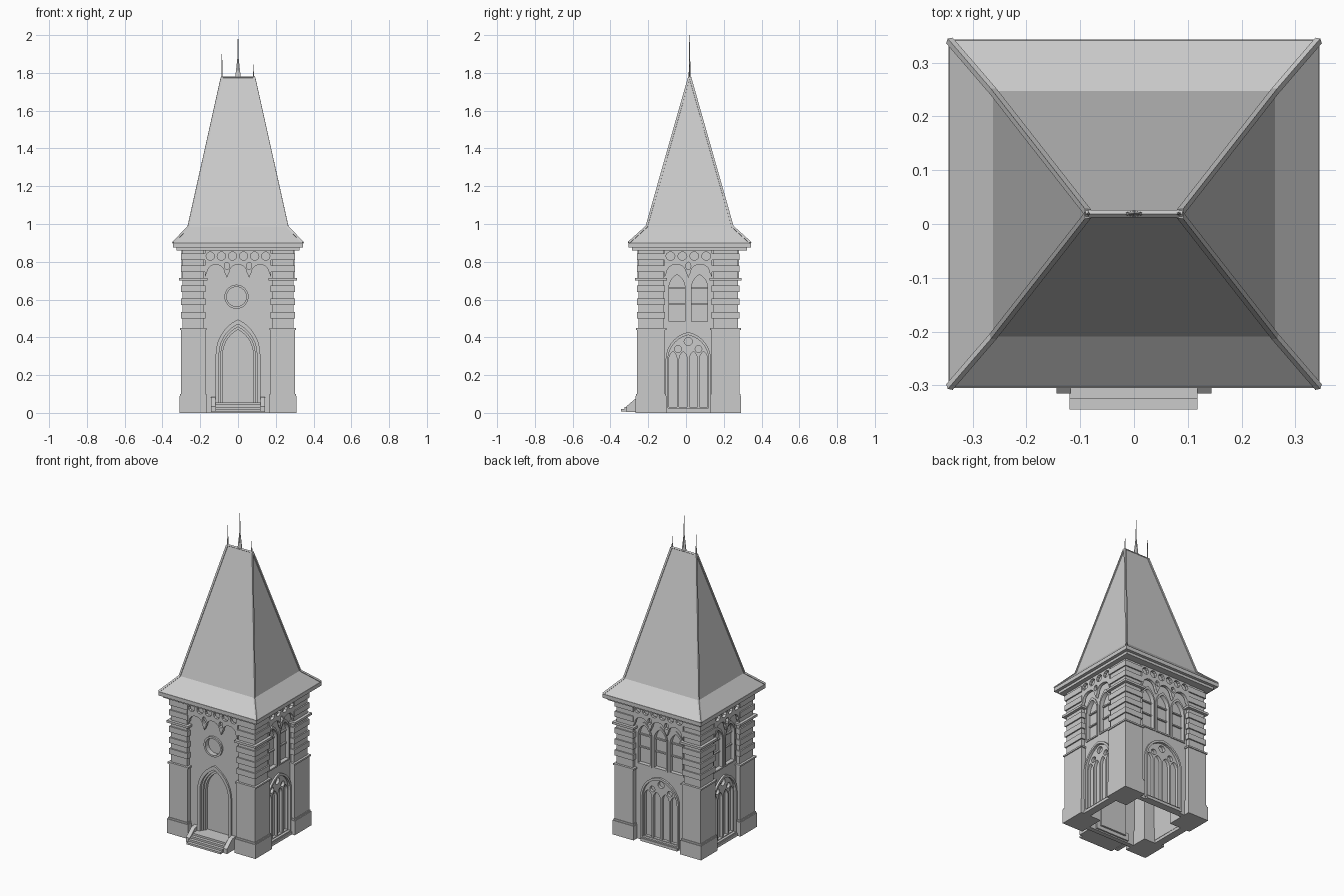
import bpy, bmesh, math
from mathutils import Matrix, Vector

if "Cube" in bpy.data.objects:
    bpy.data.objects.remove(bpy.data.objects["Cube"])

CY = 0.012                      # body centre in y
HX, HY = 0.302, 0.272           # half sizes of the pier block
SIDES = {'front': (0, HY), 'right': (90, HX), 'back': (180, HY), 'left': (270, HX)}


def mesh_obj(name, bm):
    me = bpy.data.meshes.new(name)
    bmesh.ops.recalc_face_normals(bm, faces=bm.faces)
    bm.to_mesh(me)
    bm.free()
    ob = bpy.data.objects.new(name, me)
    bpy.context.collection.objects.link(ob)
    return ob


def add_box(bm, x0, x1, y0, y1, z0, z1):
    m = Matrix.Translation(((x0 + x1) / 2, (y0 + y1) / 2, (z0 + z1) / 2)) @ \
        Matrix.Diagonal((abs(x1 - x0), abs(y1 - y0), abs(z1 - z0), 1))
    bmesh.ops.create_cube(bm, size=1, matrix=m)


def curve_to_mesh(name, cu, matrix=Matrix()):
    tmp = bpy.data.objects.new(name + "_tmp", cu)
    bpy.context.collection.objects.link(tmp)
    dg = bpy.context.evaluated_depsgraph_get()
    me = bpy.data.meshes.new_from_object(tmp.evaluated_get(dg))
    bpy.data.objects.remove(tmp)
    me.shade_flat()
    me.transform(matrix)
    ob = bpy.data.objects.new(name, me)
    bpy.context.collection.objects.link(ob)
    return ob


def add_spline(cu, pts, cyclic=True):
    sp = cu.splines.new('POLY')
    sp.points.add(len(pts) - 1)
    for p, co in zip(sp.points, pts):
        p.co = (*co, 0, 1) if len(co) == 2 else (*co, 1)
    sp.use_cyclic_u = cyclic


def panel(name, side, loops, w0, w1):
    """Flat pierced panel on one face; w is depth, positive outward of the piers."""
    cu = bpy.data.curves.new(name, 'CURVE')
    cu.dimensions, cu.fill_mode, cu.extrude = '2D', 'BOTH', (w1 - w0) / 2
    for l in loops:
        add_spline(cu, l)
    ang, dist = SIDES[side]
    m = Matrix.Translation((0, CY, 0)) @ Matrix.Rotation(math.radians(ang), 4, 'Z') @ \
        Matrix.Translation((0, -dist - (w0 + w1) / 2, 0)) @ Matrix.Rotation(math.pi / 2, 4, 'X')
    return curve_to_mesh(f"{side}_{name}", cu, m)


def bar(name, pts, r):
    cu = bpy.data.curves.new(name, 'CURVE')
    cu.dimensions, cu.bevel_depth, cu.bevel_resolution = '3D', r, 0
    cu.use_fill_caps = True
    add_spline(cu, pts, False)
    return curve_to_mesh(name, cu)


def rect(u0, u1, z0, z1):
    return [(u0, z0), (u1, z0), (u1, z1), (u0, z1)]


def circle(u, z, r, n=12, sz=1):
    return [(u + r * math.cos(2 * math.pi * i / n), z + sz * r * math.sin(2 * math.pi * i / n))
            for i in range(n)]


def half_arch(u, w, zs, za, n=7):
    """Right spring to apex to left spring of a pointed arch."""
    h = za - zs
    R = (w * w + h * h) / (2 * w)
    top = math.atan2(h, R - w)
    right = [(w - R + R * math.cos(top * i / n), zs + R * math.sin(top * i / n)) for i in range(n + 1)]
    return [(u + a, b) for a, b in right] + [(u - a, b) for a, b in right[-2::-1]]


def arch(u, w, z0, zs, za, n=7):
    return [(u - w, z0), (u + w, z0)] + half_arch(u, w, zs, za, n)


# Corner piers: plinth, shaft, string courses, raised quoin blocks
levels = [(0, .09, .008), (.09, .1, .004), (.1, .44, 0), (.44, .45, .006), (.45, .70, -.008),
          (.50, .535, 0), (.57, .605, 0), (.64, .675, 0), (.70, .714, .01), (.714, .865, -.008),
          (.745, .78, 0), (.81, .845, 0)]
for sx, xn in ((-1, 'left'), (1, 'right')):
    for sy, yn in ((-1, 'front'), (1, 'back')):
        bm = bmesh.new()
        for z0, z1, e in levels:
            add_box(bm, sx * (.172 - e), sx * (HX + e), CY + sy * (.122 - e), CY + sy * (HY + e), z0, z1)
        mesh_obj(f"{yn}_{xn}_pier", bm)


# Hanging frieze with cusped bottom and pierced openings
def frieze(side, W, n):
    p = W / n
    pts = [(W, .865), (-W, .865)]
    holes = []
    for i in range(n):
        c = -W + p * (2 * i + 1)
        pts += [(c - p, .715)] + [(c - p + .008, .735)] + half_arch(c, p - .012, .74, .785, 5)[::-1] + \
               [(c + p - .008, .735)]
        holes += [circle(c + s * p / 2, .83, p * .38, 10, .022 / (p * .38)) for s in (-1, 1)]
        if i:
            holes.append(circle(c - p, .778, .014, 8, 1.4))
    pts.append((W, .715))
    panel('frieze', side, [pts] + holes, -.022, -.004)


# Pointed lancet with stepped frame, pane and glazing bars
def lancet(side, u, w, k):
    panel(f'lancet_frame_{k}', side, [arch(u, w + .006, .474, .66, .75), arch(u, w - .003, .483, .66, .732)],
          -.05, -.024)
    panel(f'lancet_glass_{k}', side, [arch(u, w, .48, .66, .74)], -.058, -.052)
    for j, z in enumerate((.575, .655)):
        panel(f'lancet_bar_{k}_{j}', side, [rect(u - w, u + w, z, z + .008)], -.055, -.042)


# Large traceried window
def big_window(side, w):
    panel('window_moulding', side, [arch(0, w + .006, .012, .28, .428), arch(0, w - .006, .026, .28, .412)],
          -.05, -.018)
    q = (w - .006) / 4
    holes = [arch(q * (2 * i - 3), q - .006, .03, .285, .325, 5) for i in range(4)]
    holes += [circle(s * q * 2, .338, .018) for s in (-1, 1)] + [circle(0, .378, .022)]
    panel('window_tracery', side, [arch(0, w, .018, .28, .42)] + holes, -.052, -.034)
    panel('window_glass', side, [arch(0, w, .018, .28, .42)], -.062, -.056)
    panel('window_sill', side, [rect(-w, w, .0, .018)], -.06, -.012)


for side, W, ww, us, n in (('right', .14, .114, (-.06, .06), 2), ('left', .14, .114, (-.06, .06), 2),
                           ('back', .19, .128, (-.112, 0, .112), 3)):
    lw = .046
    panel('wall', side, [rect(-W, W, 0, .865), arch(0, ww, .015, .28, .42)] +
          [arch(u, lw, .48, .66, .74) for u in us], -.06, -.03)
    for k, u in enumerate(us):
        lancet(side, u, lw, k)
    big_window(side, ww)
    frieze(side, W - .014, n)

# Front wall with door and round window
panel('wall', 'front', [rect(-.19, .19, 0, .865), arch(0, .1, .03, .31, .47), circle(-.008, .615, .056, 24)],
      -.06, -.03)
panel('door_hood', 'front', [arch(0, .118, .03, .31, .495), arch(0, .1, .031, .31, .47)], -.04, -.02)
panel('door_frame_outer', 'front', [arch(0, .101, .03, .31, .472), arch(0, .09, .031, .31, .455)], -.07, -.036)
panel('door_frame_inner', 'front', [arch(0, .092, .03, .31, .457), arch(0, .08, .031, .31, .44)], -.08, -.05)
panel('door_leaf', 'front', [arch(0, .085, .03, .31, .445)], -.082, -.07)
panel('round_window_ring', 'front', [circle(-.008, .615, .064, 24), circle(-.008, .615, .052, 24)], -.05, -.018)
panel('round_window_glass', 'front', [circle(-.008, .615, .056, 24)], -.058, -.05)
frieze('front', .176, 3)

# Entrance steps with sloping cheeks
bm = bmesh.new()
for i in range(4):
    add_box(bm, -.12, .118, -.345 + .02 * i, -.19, .008 + .012 * i, .02 + .012 * i)
mesh_obj("entrance_steps", bm)
for s, nm in ((-1, 'left'), (1, 'right')):
    bm = bmesh.new()
    prof = [(-.315, .005), (-.23, .005), (-.23, .085), (-.262, .08), (-.315, .035)]
    f = bm.faces.new([bm.verts.new((s * .118, y, z)) for y, z in prof])
    g = bmesh.ops.extrude_face_region(bm, geom=[f])
    bmesh.ops.translate(bm, vec=(s * .026, 0, 0), verts=[v for v in g['geom'] if isinstance(v, bmesh.types.BMVert)])
    mesh_obj(f"{nm}_step_cheek", bm)

# Eaves
RY = 0.019
bm = bmesh.new()
add_box(bm, -.325, .325, RY - .305, RY + .305, .86, .878)
add_box(bm, -.345, .345, RY - .324, RY + .324, .876, .9)
mesh_obj("eaves", bm)

# Flared hip roof
rings = [(.343, .322, .9), (.262, .228, .985), (.086, .003, 1.775)]
bm = bmesh.new()
vr = [[bm.verts.new((sx * a, RY + sy * b, z)) for sx, sy in ((-1, -1), (1, -1), (1, 1), (-1, 1))]
      for a, b, z in rings]
for lo, hi in zip(vr, vr[1:]):
    for i in range(4):
        bm.faces.new((lo[i], lo[(i + 1) % 4], hi[(i + 1) % 4], hi[i]))
bm.faces.new(vr[-1])
bm.faces.new(vr[0])
mesh_obj("roof", bm)

# Hip and ridge cappings
for sx in (-1, 1):
    for sy in (-1, 1):
        bar(f"hip_capping_{sx}_{sy}", [(sx * a, RY + sy * b, z) for a, b, z in rings], .008)
bar("ridge_capping", [(-.09, RY, 1.775), (.09, RY, 1.775)], .007)

# Finials
for nm, x, r, top in (('centre', 0, .018, 1.9), ('centre_needle', 0, .005, 2.0),
                      ('left', -.085, .004, 1.9), ('right', .083, .004, 1.845)):
    bm = bmesh.new()
    bmesh.ops.create_cone(bm, cap_ends=True, segments=6, radius1=r, radius2=.0012, depth=top - 1.77,
                          matrix=Matrix.Translation((x, RY, (top + 1.77) / 2)) @ Matrix.Diagonal((1, .3 if r > .01 else 1, 1, 1)))
    mesh_obj(f"{nm}_finial", bm)
